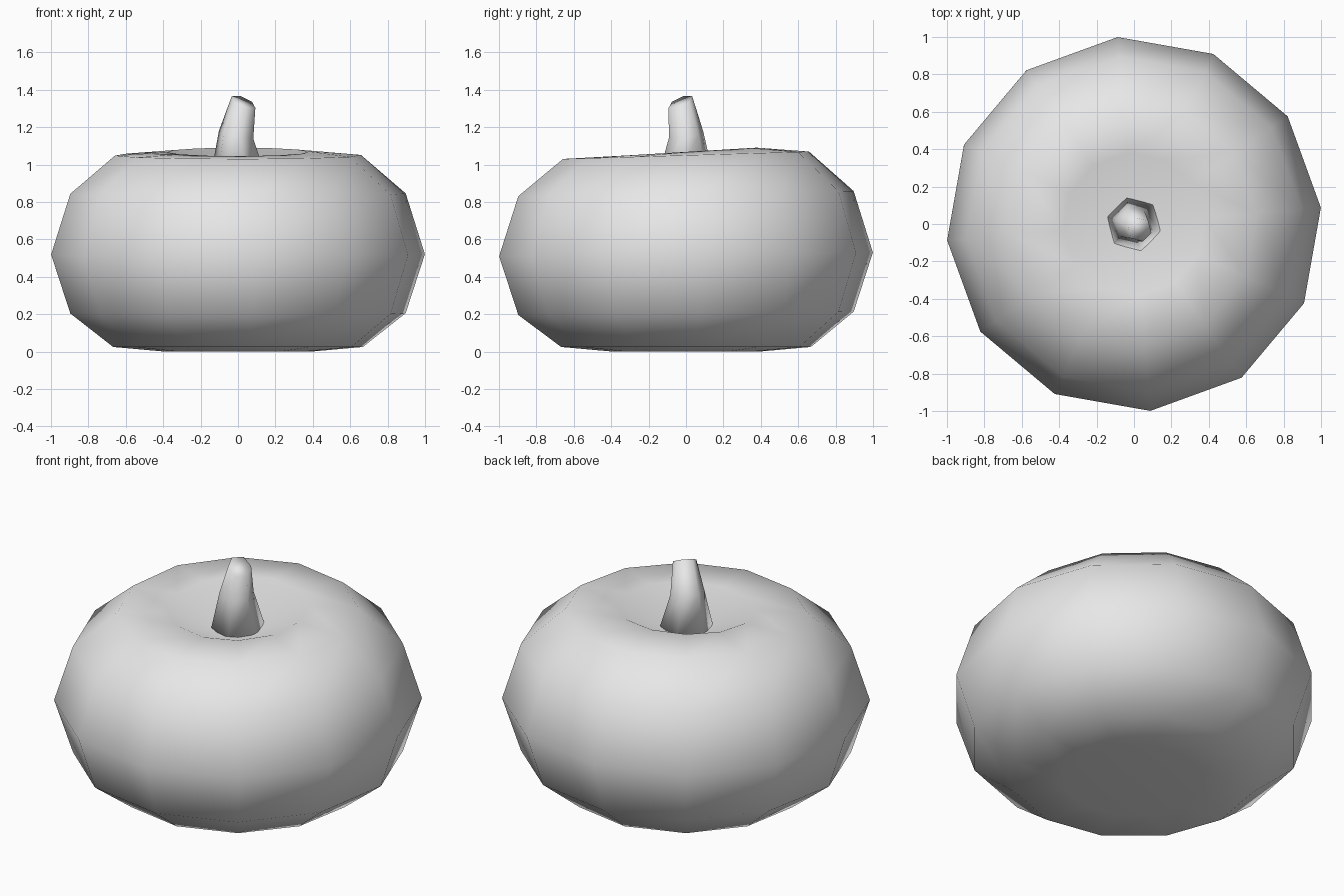
import bpy
import math

cube = bpy.data.objects.get("Cube")
if cube:
    bpy.data.objects.remove(cube, do_unlink=True)

grey = bpy.data.materials.new("light grey")
grey.use_nodes = True
grey.diffuse_color = (0.8, 0.8, 0.8, 1)
grey.node_tree.nodes["Principled BSDF"].inputs["Base Color"].default_value = (0.8, 0.8, 0.8, 1)


def loft(name, sides, turn, rings, bottom=None, top=None):
    """Skin rings given as (radius, centre x, centre y, z, x slope, y slope)."""
    verts, faces = [], []
    for radius, cx, cy, z, slope_x, slope_y in rings:
        for i in range(sides):
            a = math.radians(turn) + math.tau * i / sides
            dx, dy = radius * math.cos(a), radius * math.sin(a)
            verts.append((cx + dx, cy + dy, z + slope_x * dx + slope_y * dy))
    for k in range(len(rings) - 1):
        for i in range(sides):
            j = (i + 1) % sides
            low, high = k * sides, (k + 1) * sides
            faces.append((low + i, low + j, high + j, high + i))
    # Close each end with a pole fan, or a flat cap when no pole is given
    last = (len(rings) - 1) * sides
    for pole, start, flip in ((bottom, 0, True), (top, last, False)):
        edge = [start + i for i in range(sides)]
        if flip:
            edge.reverse()
        if pole is None:
            faces.append(edge)
        else:
            verts.append(pole)
            for i in range(sides):
                faces.append((edge[i], edge[(i + 1) % sides], len(verts) - 1))
    mesh = bpy.data.meshes.new(name)
    mesh.from_pydata(verts, [], faces)
    mesh.materials.append(grey)
    mesh.shade_smooth()
    obj = bpy.data.objects.new(name, mesh)
    bpy.context.collection.objects.link(obj)
    return obj


# Squashed round body with a sunken, slightly tilted crown
body_profile = [
    (0.39, 0.00, 0), (0.67, 0.025, 0), (0.90, 0.205, 0.01), (1.003, 0.52, 0.01),
    (0.90, 0.845, 0.015), (0.66, 1.05, 0.03), (0.38, 1.068, 0.06),
]
loft("pumpkin_body", 12, 5, [(r, 0, 0, z, 0, tilt) for r, z, tilt in body_profile],
     bottom=(0, 0, 0.005), top=(0, 0, 0.90))

# Flared six-sided stem with a slanted tip
loft("stem", 6, -15, [
    (0.15, 0, 0, 0.95, 0, 0),
    (0.095, -0.01, 0, 1.16, -0.2, 0.15),
    (0.065, 0.03, -0.03, 1.335, -0.4, 0.4),
])
